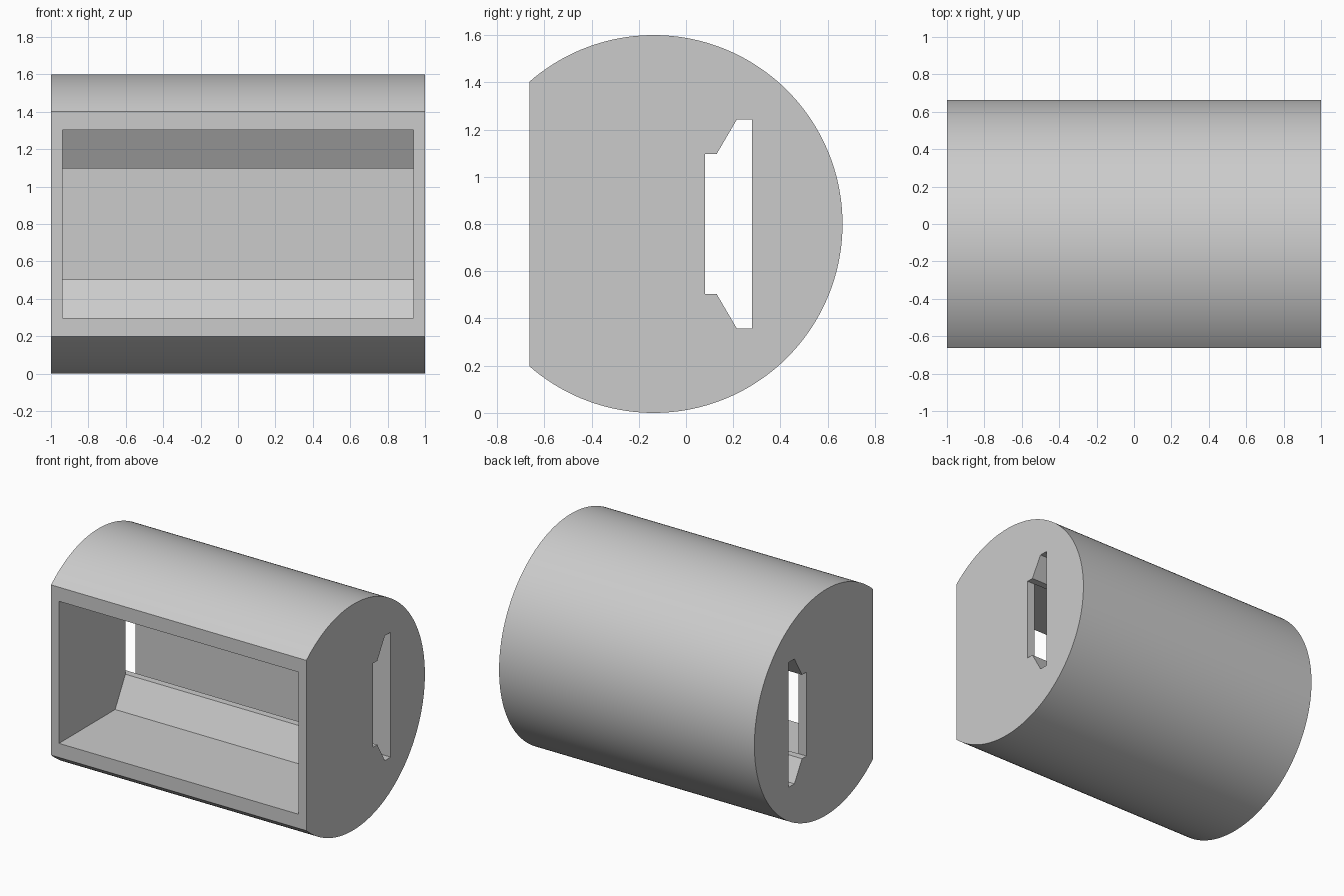
import bpy
import bmesh
from math import acos, cos, sin, pi, radians

cube = bpy.data.objects.get("Cube")
if cube:
    bpy.data.objects.remove(cube, do_unlink=True)

grey = bpy.data.materials.new("light grey")
grey.use_nodes = True
grey.diffuse_color = (0.6, 0.6, 0.6, 1)
grey.node_tree.nodes["Principled BSDF"].inputs["Base Color"].default_value = (0.6, 0.6, 0.6, 1)


def extrude_profile(name, profile, half_width):
    """Sweep a closed (y, z) profile along x, centred on x = 0."""
    bm = bmesh.new()
    face = bm.faces.new([bm.verts.new((-half_width, y, z)) for y, z in profile])
    swept = bmesh.ops.extrude_face_region(bm, geom=[face])["geom"]
    verts = [v for v in swept if isinstance(v, bmesh.types.BMVert)]
    bmesh.ops.translate(bm, verts=verts, vec=(2 * half_width, 0, 0))
    bmesh.ops.recalc_face_normals(bm, faces=bm.faces)
    mesh = bpy.data.meshes.new(name)
    bm.to_mesh(mesh)
    bm.free()
    mesh.materials.append(grey)
    obj = bpy.data.objects.new(name, mesh)
    bpy.context.collection.objects.link(obj)
    return obj


def symmetric(lower):
    """Complete a lower half profile by mirroring it about the axis height."""
    return lower + [(y, 2 * MID - z) for y, z in reversed(lower)]


RADIUS, MID, AXIS_Y, FRONT = 0.8, 0.8, -0.137, -0.663

# Drum with a flat front
limit = acos((FRONT - AXIS_Y) / RADIUS)
steps = 128
angles = [-limit + 2 * limit * i / steps for i in range(steps + 1)]
body = extrude_profile(
    "housing", [(AXIS_Y + RADIUS * cos(a), MID + RADIUS * sin(a)) for a in angles], 1.0)

# Slot running through both ends
slot = extrude_profile("slot_cutter", symmetric(
    [(0.08, 0.503), (0.13, 0.503), (0.215, 0.358), (0.28, 0.358)]), 1.2)

# Front pocket that tapers back into the slot
pocket = extrude_profile("pocket_cutter", symmetric(
    [(-0.9, 0.297), (-0.035, 0.297), (0.08, 0.503), (0.18, 0.503)]), 0.938)

bpy.ops.object.select_all(action="DESELECT")
body.select_set(True)
bpy.context.view_layer.objects.active = body
for cutter in (slot, pocket):
    cutter.hide_render = True
    mod = body.modifiers.new(cutter.name, "BOOLEAN")
    mod.operation = "DIFFERENCE"
    mod.solver = "EXACT"
    mod.object = cutter
    bpy.ops.object.modifier_apply(modifier=mod.name)
    bpy.data.objects.remove(cutter, do_unlink=True)

bpy.ops.object.shade_smooth_by_angle(angle=radians(20))
